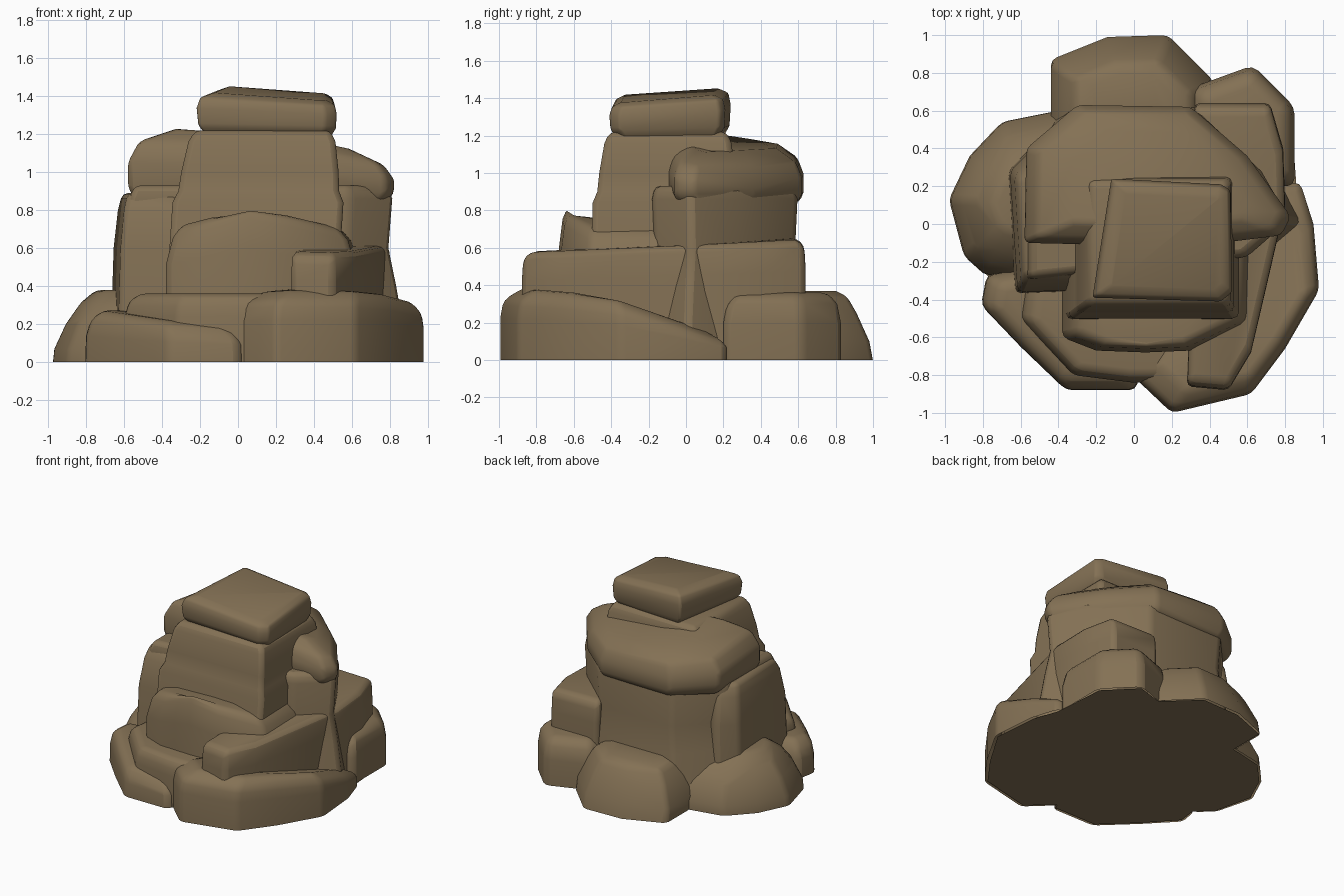
import bpy
import bmesh
from mathutils import Vector

cube = bpy.data.objects.get("Cube")
if cube:
    bpy.data.objects.remove(cube, do_unlink=True)

# One earthy stone colour for every boulder
stone = bpy.data.materials.new("brown_stone")
stone.use_nodes = True
colour = (0.23, 0.165, 0.09, 1)
stone.diffuse_color = colour
shader = next(n for n in stone.node_tree.nodes if n.type == "BSDF_PRINCIPLED")
shader.inputs["Base Color"].default_value = colour
shader.inputs["Roughness"].default_value = 0.9


def finish(name, bm):
    """Turn a bmesh into a stone object in the scene."""
    mesh = bpy.data.meshes.new(name)
    bm.to_mesh(mesh)
    bm.free()
    mesh.materials.append(stone)
    obj = bpy.data.objects.new(name, mesh)
    bpy.context.collection.objects.link(obj)
    return obj


def rock(name, outline, layers, tilt=(0, 0), lean=(0, 0), crest=(0, 0), soft=0.03):
    """Stack scaled copies of an outline; layers hold (height, scale).
    Tilt slopes the upper end, lean shifts it sideways and crest
    drops both ends away from the middle along x or y.
    Rocks standing on the ground stay open, as one floor closes them all."""
    points = [Vector(p) for p in outline]
    middle = sum(points, Vector((0, 0))) / len(points)
    low, high = layers[0][0], layers[-1][0]
    bm = bmesh.new()
    rings = []
    for height, scale in layers:
        rise = (height - low) / (high - low)
        ring = []
        for point in points:
            offset = (point - middle) * scale
            flat = middle + offset + Vector(lean) * rise
            drop = Vector((abs(offset.x), abs(offset.y))).dot(Vector(crest))
            slope = (offset.dot(Vector(tilt)) - drop) * rise
            ring.append(bm.verts.new((flat.x, flat.y, height + slope)))
        rings.append(ring)
    count = len(points)
    for lower, upper in zip(rings, rings[1:]):
        for i in range(count):
            j = (i + 1) % count
            bm.faces.new((lower[i], lower[j], upper[j], upper[i]))
    bm.faces.new(rings[-1])
    if low > 0:
        bm.faces.new(rings[0][::-1])
    bmesh.ops.recalc_face_normals(bm, faces=bm.faces[:])
    obj = finish(name, bm)

    # Worn edges
    bevel = obj.modifiers.new("worn_edges", "BEVEL")
    bevel.width = soft
    bevel.segments = 2
    bevel.limit_method = "ANGLE"
    bevel.angle_limit = 0.5
    bpy.ops.object.select_all(action="DESELECT")
    obj.select_set(True)
    bpy.context.view_layer.objects.active = obj
    bpy.ops.object.shade_smooth_by_angle(angle=1.1)


# Cap stone, highest towards its rear left corner
rock("cap_stone",
     [(-.22, -.39), (.46, -.41), (.52, -.36), (.51, .18), (.46, .21), (-.12, .24)],
     [(1.18, .86), (1.24, .98), (1.33, 1), (1.385, .96), (1.41, .8)],
     tilt=(-.07, .08))

# Tall central column under the cap
rock("central_column",
     [(-.4, -.52), (.5, -.52), (.5, .27), (-.4, .27)],
     [(0, 1), (.84, 1), (.9, .94), (1, .92), (1.16, .86), (1.22, .79)],
     lean=(.08, .03))

# Broad slab behind the column, falling away to the rear and to one side
rock("rear_slab",
     [(-.58, -.1), (-.57, .4), (-.3, .63), (.3, .62), (.6, .36), (.83, .04),
      (.78, -.06), (.3, -.12)],
     [(.84, .94), (.91, 1), (1.02, 1), (1.12, .92), (1.19, .66)],
     tilt=(-.12, -.15), crest=(.1, 0))

# Body supporting the rear slab, flaring towards the ground
rock("rear_body",
     [(-.58, .3), (-.3, .6), (.34, .6), (.68, .28), (.83, .02), (.6, -.18),
      (-.58, -.3)],
     [(0, 1.12), (.4, 1.02), (.6, .96), (.86, .99), (.93, .95)])

# Upright shoulder on the right-hand side
rock("side_shoulder",
     [(-.67, .28), (-.55, .4), (-.3, .3), (-.3, -.35), (-.63, -.36)],
     [(0, 1.03), (.6, 1), (.8, .9), (.89, .78)], lean=(.02, 0))

# Peaked ledge at the front of the column
rock("front_ledge",
     [(-.38, -.6), (-.2, -.67), (.06, -.68), (.3, -.67), (.62, -.52),
      (.64, -.1), (.06, -.1), (-.38, -.1)],
     [(0, 1), (.6, 1), (.76, .92), (.82, .82)], crest=(.26, 0))

# Long block running along the left-hand side
rock("flank_block",
     [(.28, -.86), (.5, -.88), (.62, -.68), (.72, -.25), (.8, .1), (.79, .4),
      (.72, .64), (.32, .64), (.3, -.3)],
     [(0, 1), (.45, 1), (.57, .99), (.61, .94)], tilt=(-.02, .05))

# Skirt of low boulders around the foot
rock("front_right_boulder",
     [(-.81, -.43), (-.78, -.27), (-.4, -.2), (.1, -.5), (.01, -.88),
      (-.36, -.88), (-.6, -.65)],
     [(0, 1), (.12, .99), (.19, .93), (.24, .78)], tilt=(-.07, .08), soft=.04)
rock("front_step",
     [(-.6, -.5), (-.56, -.2), (.3, -.2), (.34, -.84), (0, -.84), (-.32, -.8)],
     [(0, 1), (.24, 1), (.32, .95), (.36, .82)], soft=.04)
rock("front_left_boulder",
     [(.01, -.82), (.2, -1), (.62, -.9), (.8, -.66), (.98, -.35), (.95, 0),
      (.88, .22), (.6, .2), (.2, -.5)],
     [(0, 1), (.2, 1), (.29, .97), (.35, .8)], tilt=(0, -.22), crest=(0, .15))
rock("side_boulder",
     [(-.98, .13), (-.87, .36), (-.7, .54), (-.3, .62), (-.2, 0), (-.6, -.32),
      (-.8, -.26), (-.9, -.17)],
     [(0, 1), (.07, 1), (.2, .85), (.3, .66), (.38, .38)], lean=(.04, 0))
rock("rear_boulder",
     [(-.44, .4), (-.44, .87), (-.14, .99), (.18, 1), (.42, .76), (.42, .4)],
     [(0, 1), (.1, 1), (.25, .85), (.34, .72), (.37, .5)], lean=(0, -.07))
rock("rear_left_boulder",
     [(.3, .72), (.63, .84), (.85, .62), (.85, .2), (.3, .2)],
     [(0, 1), (.2, 1), (.3, .94), (.36, .78)], soft=.04)

# Flat floor closing the underside, just inside the skirt
floor = bmesh.new()
rim = [(-.96, .13), (-.86, .35), (-.7, .52), (-.43, .58), (-.43, .86),
       (-.14, .97), (.18, .98), (.41, .76), (.62, .82), (.83, .61), (.86, .2),
       (.93, 0), (.96, -.35), (.78, -.65), (.61, -.88), (.2, -.98), (.02, -.82),
       (0, -.86), (-.36, -.86), (-.59, -.64), (-.79, -.42), (-.77, -.28),
       (-.89, -.16)]
floor.faces.new([floor.verts.new((x, y, 0)) for x, y in reversed(rim)])
finish("floor", floor)
